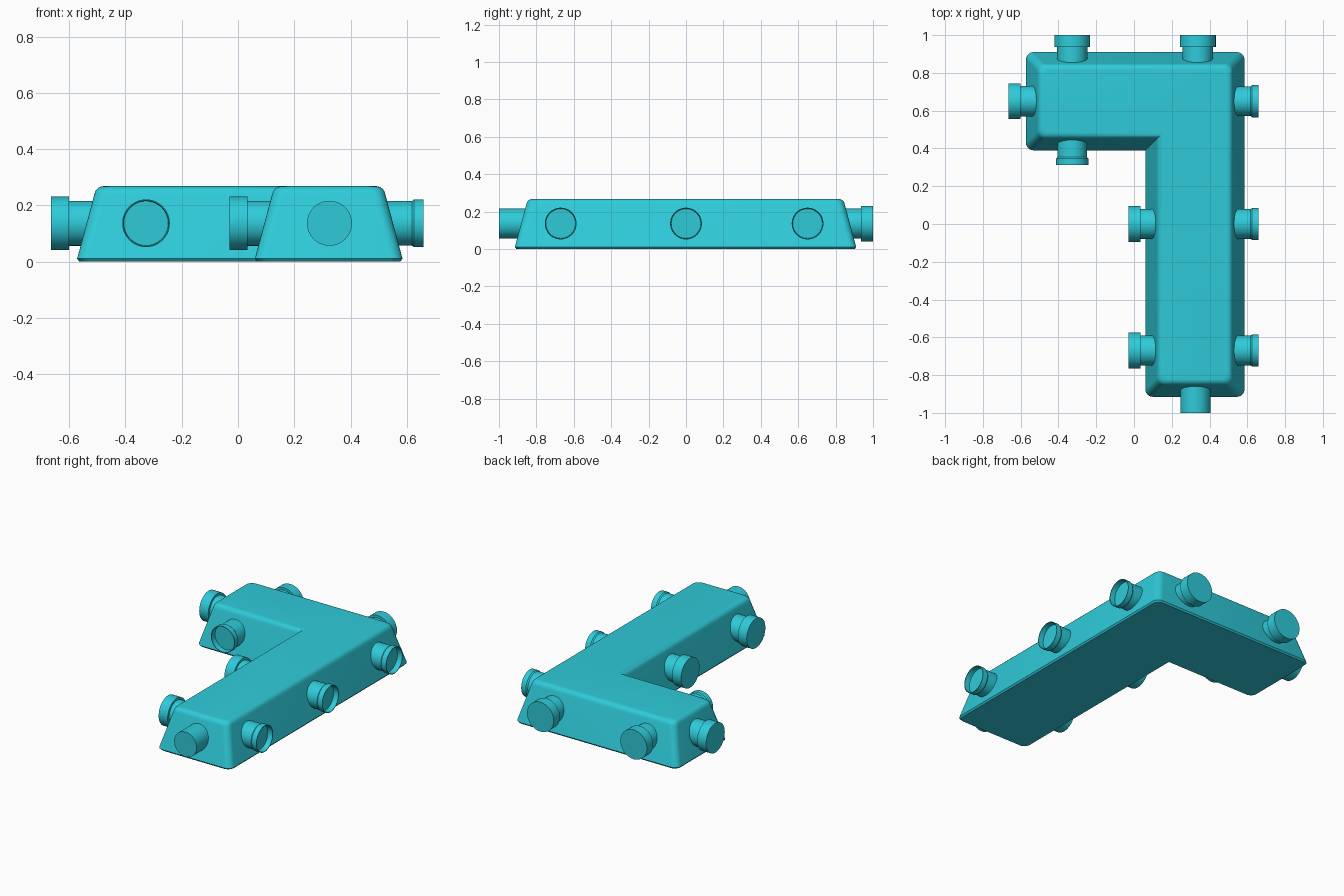
import bpy, bmesh
from math import pi, sin, cos, radians
from mathutils import Vector, Matrix

cube = bpy.data.objects.get("Cube")
if cube:
    bpy.data.objects.remove(cube, do_unlink=True)

cyan = bpy.data.materials.new("cyan_plastic")
cyan.use_nodes = True
COLOUR = (0.028, 0.60, 0.70, 1)
cyan.diffuse_color = COLOUR
cyan.node_tree.nodes["Principled BSDF"].inputs["Base Color"].default_value = COLOUR


def finish(bm, name, angle):
    bmesh.ops.recalc_face_normals(bm, faces=bm.faces)
    mesh = bpy.data.meshes.new(name)
    bm.to_mesh(mesh)
    bm.free()
    mesh.materials.append(cyan)
    obj = bpy.data.objects.new(name, mesh)
    bpy.context.collection.objects.link(obj)
    bpy.ops.object.select_all(action='DESELECT')
    obj.select_set(True)
    bpy.context.view_layer.objects.active = obj
    bpy.ops.object.shade_smooth_by_angle(angle=radians(angle))
    return obj


def loft(bm, rings):
    """Skin a stack of equal rings and cap both ends."""
    loops = [[bm.verts.new(p) for p in ring] for ring in rings]
    n = len(loops[0])
    for a, b in zip(loops, loops[1:]):
        for i in range(n):
            j = (i + 1) % n
            bm.faces.new((a[i], a[j], b[j], b[i]))
    bm.faces.new(loops[0])
    bm.faces.new(loops[-1])


# L-shaped footprint: corner, inward diagonal, start angle of its arc
X0, XI, X1 = -0.572, 0.06, 0.585
Y0, YI, Y1 = -0.915, 0.39, 0.91
CORNERS = [(XI, Y0, 1, 1, pi), (X1, Y0, -1, 1, 1.5 * pi),
           (X1, Y1, -1, -1, 0), (X0, Y1, 1, -1, pi / 2),
           (X0, YI, 1, 1, pi), (XI, YI, 1, 1, None)]
RADIUS, STEPS = 0.04, 6


def outline(inset, z):
    ring = []
    for x, y, sx, sy, start in CORNERS:
        if start is None:
            ring.append(Vector((x + inset, y + inset, z)))
            continue
        d = inset + RADIUS
        for k in range(STEPS + 1):
            a = start + pi / 2 * k / STEPS
            ring.append(Vector((x + sx * d + RADIUS * cos(a),
                                y + sy * d + RADIUS * sin(a), z)))
    return ring


# Body: sloping walls, rounded top edge, small bottom chamfer
profile = [(0.008, 0), (0, 0.01), (0.061, 0.238)]
for k in range(1, 7):
    a = radians(15 + 75 * k / 6)
    profile.append((0.094 - 0.033 * cos(a), 0.234 + 0.034 * sin(a)))
bm = bmesh.new()
loft(bm, [outline(inset, z) for inset, z in profile])
finish(bm, "body", 35)

# Connector profiles: (radius, distance back from the tip), root to tip
TUBE = 0.08
collared = [(TUBE, 0.19), (TUBE, 0.064), (0.095, 0.064), (0.095, 0)]
plain = [(TUBE, 0.2), (TUBE, 0)]
cupped = [(0.079, 0.19), (0.079, 0.042), (0.085, 0.034), (0.085, 0),
          (0.081, 0), (0.079, 0.034)]


def connector(name, tip, direction, shape):
    bm = bmesh.new()
    n = 40
    loft(bm, [[Vector((r * cos(2 * pi * i / n), r * sin(2 * pi * i / n), -back))
               for i in range(n)] for r, back in shape])
    turn = Vector(direction).to_track_quat('Z', 'Y').to_matrix().to_4x4()
    bm.transform(Matrix.Translation((*tip, 0.136)) @ turn)
    finish(bm, name, 30)


LEFT, RIGHT, FRONT, BACK = (1, 0, 0), (-1, 0, 0), (0, -1, 0), (0, 1, 0)
for place, y, x in (("back", 0.65, -0.665), ("middle", 0, -0.03),
                    ("front", -0.67, -0.03)):
    connector("left_connector_" + place, (0.66, y), LEFT, cupped)
    connector("right_connector_" + place, (x, y), RIGHT, collared)
for place, x in (("right", -0.327), ("left", 0.338)):
    connector("back_connector_" + place, (x, 1), BACK, collared)
connector("front_connector_arm", (-0.327, 0.312), FRONT, cupped)
connector("front_connector_leg", (0.325, -1), FRONT, plain)
